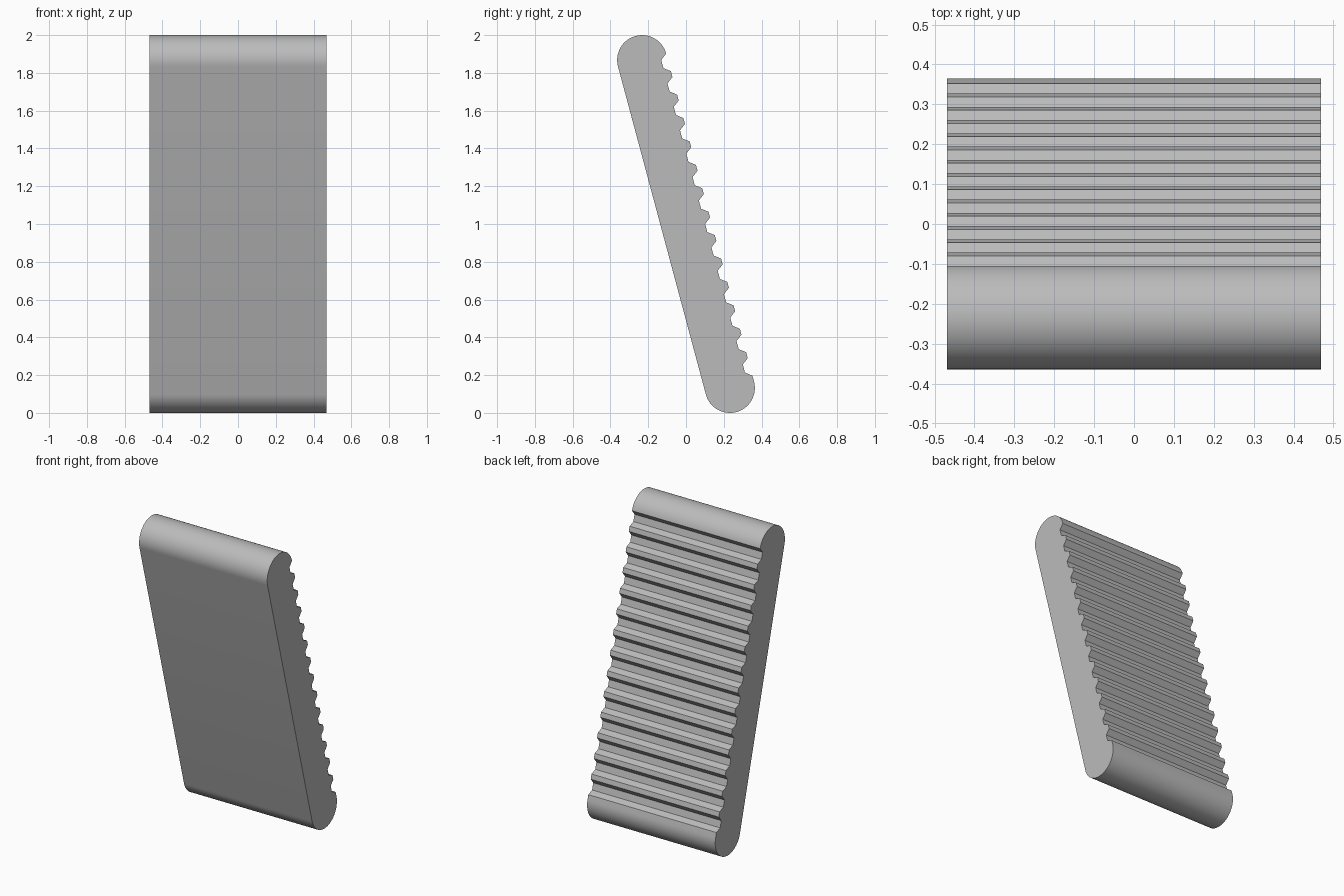
import bpy
import bmesh
from math import sin, cos, pi, radians

if "Cube" in bpy.data.objects:
    bpy.data.objects.remove(bpy.data.objects["Cube"], do_unlink=True)

WIDTH = 0.938      # across x
RADIUS = 0.132     # rounded ends
LENGTH = 1.797     # between the end centres
TILT = radians(15)
TEETH = 14
DEPTH = 0.034
ARC_STEPS = 32

grey = bpy.data.materials.new("plain grey")
grey.use_nodes = True
colour = (0.5, 0.5, 0.5, 1)
grey.diffuse_color = colour
grey.node_tree.nodes["Principled BSDF"].inputs["Base Color"].default_value = colour


def end_arc(centre, start):
    """Half circle from angle start, in (across, along) slab coordinates."""
    return [(RADIUS * cos(start + pi * i / ARC_STEPS),
             centre + RADIUS * sin(start + pi * i / ARC_STEPS))
            for i in range(ARC_STEPS + 1)]


# Slab outline: rounded top, rounded foot, then the notched back going up
outline = end_arc(LENGTH / 2, 0) + end_arc(-LENGTH / 2, pi)
pitch = LENGTH / TEETH
notch = [(RADIUS, 0.25), (RADIUS - DEPTH, 0.45), (RADIUS - DEPTH, 0.80), (RADIUS, 1.0)]
for tooth in range(TEETH):
    for across, part in notch:
        outline.append((across, -LENGTH / 2 + (tooth + part) * pitch))
outline.pop()  # the last notch ends where the top arc starts

# Lean the outline towards the front and extrude it sideways
bm = bmesh.new()
ring = [bm.verts.new((-WIDTH / 2,
                      v * cos(TILT) - u * sin(TILT),
                      v * sin(TILT) + u * cos(TILT) + LENGTH / 2 * cos(TILT) + RADIUS))
        for v, u in outline]
side = bm.faces.new(ring)
extruded = bmesh.ops.extrude_face_region(bm, geom=[side], use_keep_orig=True)
moved = [g for g in extruded["geom"] if isinstance(g, bmesh.types.BMVert)]
bmesh.ops.translate(bm, verts=moved, vec=(WIDTH, 0, 0))
bmesh.ops.recalc_face_normals(bm, faces=bm.faces)

mesh = bpy.data.meshes.new("ribbed_slab")
bm.to_mesh(mesh)
bm.free()
mesh.materials.append(grey)
slab = bpy.data.objects.new("ribbed_slab", mesh)
bpy.context.collection.objects.link(slab)

# Smooth round ends, crisp ribs
bpy.ops.object.select_all(action="DESELECT")
slab.select_set(True)
bpy.context.view_layer.objects.active = slab
bpy.ops.object.shade_smooth_by_angle(angle=radians(30))
